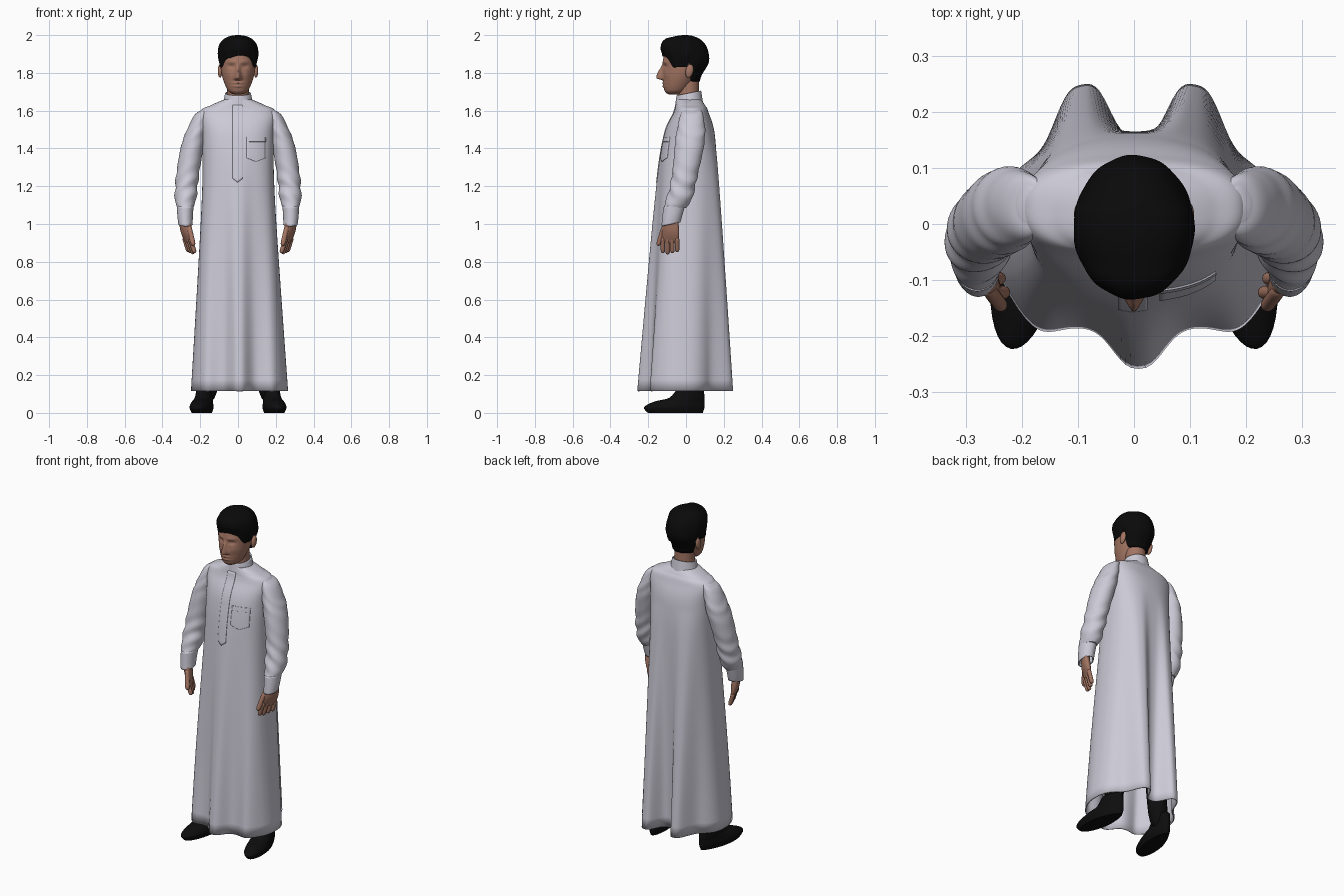
import bpy, bmesh
from math import sin, cos, pi, exp, sqrt, radians, copysign
from mathutils import Matrix, Vector

if "Cube" in bpy.data.objects:
    bpy.data.objects.remove(bpy.data.objects["Cube"])


def material(name, red, green, blue):
    mat = bpy.data.materials.new(name)
    mat.use_nodes = True
    mat.diffuse_color = (red, green, blue, 1)
    shader = next(n for n in mat.node_tree.nodes if n.type == 'BSDF_PRINCIPLED')
    shader.inputs["Base Color"].default_value = mat.diffuse_color
    shader.inputs["Roughness"].default_value = .8
    return mat


CLOTH = material("pale grey cloth", .6, .59, .67)
SKIN = material("warm skin", .37, .18, .125)
HAIR = material("black hair", .003, .003, .003)
LEATHER = material("black leather", .004, .004, .004)


def finish(bm, name, mat):
    bmesh.ops.remove_doubles(bm, verts=bm.verts, dist=.0001)
    bmesh.ops.recalc_face_normals(bm, faces=bm.faces)
    mesh = bpy.data.meshes.new(name)
    bm.to_mesh(mesh)
    bm.free()
    mesh.materials.append(mat)
    for polygon in mesh.polygons:
        polygon.use_smooth = True
    mesh.set_sharp_from_angle(angle=radians(50))
    ob = bpy.data.objects.new(name, mesh)
    bpy.context.collection.objects.link(ob)
    return ob


def thicken(ob, thickness, offset):
    mod = ob.modifiers.new("thickness", 'SOLIDIFY')
    mod.thickness, mod.offset = thickness, offset


def spline(rows, steps):
    """Catmull-Rom interpolation through the key rings."""
    rows = [Vector(row) for row in rows]
    for i, (start, end) in enumerate(zip(rows, rows[1:])):
        slope_in = (end - rows[max(i - 1, 0)]) / 2
        slope_out = (rows[min(i + 2, len(rows) - 1)] - start) / 2
        for step in range(steps):
            t = step / steps
            ease = t * t * (3 - 2 * t)
            yield (start.lerp(end, ease) + slope_in * t * (1 - t) ** 2
                   - slope_out * t * t * (1 - t))
    yield rows[-1]


def skin_loops(bm, loops, caps):
    for low, high in zip(loops, loops[1:]):
        for k in range(len(low)):
            bm.faces.new((low[k - 1], low[k], high[k], high[k - 1]))
    if caps:
        bm.faces.new(loops[0])
        bm.faces.new(loops[-1])


def unchanged(x, y, z, angle):
    return x, y, z


def loft(name, mat, rings, segs=40, power=2, centre=lambda z: 0, side=1,
         shape=unchanged, caps=True, steps=8, thickness=0, matrix=Matrix()):
    """Each ring is height, half width, front y, back y."""
    bm = bmesh.new()
    loops = []
    for z, half, front, back in spline(rings, steps):
        loop = []
        for k in range(segs):
            angle = 2 * pi * k / segs
            c, s = cos(angle), sin(angle)
            x = centre(z) + half * copysign(abs(c) ** (2 / power), c)
            y = (front + back) / 2 + (back - front) / 2 * copysign(abs(s) ** (2 / power), s)
            x, y, z_out = shape(x, y, z, angle)
            loop.append(bm.verts.new((x * side, y, z_out)))
        loops.append(loop)
    skin_loops(bm, loops, caps)
    bm.transform(matrix)
    ob = finish(bm, name, mat)
    if thickness:
        thicken(ob, thickness, -1)
    return ob


def limb(name, mat, start, end, radius):
    """Straight limb with rounded ends."""
    start, end = Vector(start), Vector(end)
    turn = (end - start).to_track_quat('Z', 'Y')
    bm = bmesh.new()
    loops = []
    for i in range(17):
        along = -cos(pi * i / 16)
        r = radius * sqrt(max(0, 1 - along ** 8))
        middle = start.lerp(end, (along + 1) / 2)
        loops.append([bm.verts.new(middle + turn @ Vector((r * cos(a), r * sin(a), 0)))
                      for a in (pi * k / 8 for k in range(16))])
    skin_loops(bm, loops, False)
    return finish(bm, name, mat)


def ellipsoid(name, mat, centre, size, tilt):
    bm = bmesh.new()
    place = (Matrix.Translation(centre) @ Matrix.Rotation(radians(tilt), 4, 'X')
             @ Matrix.Diagonal(size).to_4x4())
    bmesh.ops.create_uvsphere(bm, u_segments=20, v_segments=12, radius=1, matrix=place)
    return finish(bm, name, mat)


def bump(value, centre, width, power=2):
    return exp(-abs((value - centre) / width) ** power)


def ramp(low, high, value):
    t = min(max((value - low) / (high - low), 0), 1)
    return t * t * (3 - 2 * t)


# Robe body with deep rounded folds that open toward the hem
def folds(x, y, z, angle):
    fade = max(0, 1.45 - z) / 1.33
    strength = fade * min(1, 3 * abs(sin(angle)))
    if sin(angle) < 0:
        y -= strength * (.068 * bump(x, 0, .055, 2.5) + .03 * bump(abs(x), .18, .05))
    else:
        y += strength * .1 * bump(abs(x), .1, .055, 3)
    return x + .008 * fade, y, z


robe = loft("robe_body", CLOTH, [
    (.115, .257, -.19, .155), (1.1, .195, -.15, .165), (1.45, .19, -.12, .155),
    (1.59, .2, -.065, .12), (1.63, .14, -.055, .1), (1.66, .07, -.05, .08)],
    segs=256, power=2.5, shape=folds, caps=False, steps=10, thickness=.006)


# Standing collar, lower at the throat
def drop_front(x, y, z, angle):
    return x, y, z + .2 * y


loft("collar", CLOTH, [(1.625, .082, -.06, .09), (1.69, .068, -.05, .08)],
     shape=drop_front, caps=False, thickness=.008)


# Thin cloth panels laid on the chest
def panel(name, left, right, bottom, top, point, thickness):
    columns, rows = 10, 30
    bm = bmesh.new()
    grid = []
    for i in range(columns + 1):
        u = i / columns
        low = bottom + point * abs(2 * u - 1)
        grid.append([bm.verts.new((left + (right - left) * u, -.4, low + (top - low) * j / rows))
                     for j in range(rows + 1)])
    for here, there in zip(grid, grid[1:]):
        for j in range(rows):
            bm.faces.new((here[j], there[j], there[j + 1], here[j + 1]))
    ob = finish(bm, name, CLOTH)
    wrap = ob.modifiers.new("lay on robe", 'SHRINKWRAP')
    wrap.target, wrap.wrap_method, wrap.use_project_y = robe, 'PROJECT', True
    thicken(ob, thickness, 0)


panel("front_placket", -.028, .024, 1.22, 1.63, .02, .006)
panel("chest_pocket", .045, .145, 1.33, 1.46, .02, .005)
panel("pocket_band", .045, .145, 1.435, 1.46, 0, .007)


# The arm curves outward to the wrist and the hand curls back in
def arm_x(z):
    return .28 - (.3 if z > 1.05 else 1) * (z - 1.05) ** 2


# Sleeve slopes off the shoulder and wrinkles around the elbow
def sleeve_drape(x, y, z, angle):
    depth = .004 * bump(z, 1.2, .1) + .002 * bump(z, 1.48, .07)
    wave = depth * sin(75 * z + 4 * sin(angle + 1))
    slope = .45 * (x - arm_x(z)) * ramp(1.4, 1.58, z)
    return x + wave * cos(angle), y + wave * sin(angle), z - slope


def cuff_tilt(x, y, z, angle):
    return x, y, z + .2 * (y + .07)


# The hand turns its thumb side inward
def turn_in(x, y, z, angle):
    return x + .4 * (y + .085), y, z


def narrow_heel(x, y, z, angle):
    return x * (1 - .2 * ramp(-.08, .1, y)), y, z


for side, word in ((-1, "right"), (1, "left")):
    loft(word + "_sleeve", CLOTH, [
        (1.605, .02, .005, .065), (1.58, .046, -.028, .09), (1.45, .06, -.055, .1),
        (1.25, .06, -.075, .06), (1.13, .056, -.105, .03), (1.085, .042, -.12, 0)],
        centre=arm_x, side=side, shape=sleeve_drape, steps=12)
    loft(word + "_cuff", CLOTH, [(1.1, .045, -.12, 0), (1, .038, -.13, -.03)],
         centre=arm_x, side=side, shape=cuff_tilt, caps=False, thickness=.006)

    # Hand with relaxed fingers
    loft(word + "_palm", SKIN, [
        (1.05, .026, -.11, -.045), (.96, .025, -.13, -.036), (.9, .012, -.13, -.04)],
        centre=arm_x, side=side, shape=turn_in)
    for i, finger in enumerate(("index", "middle", "ring", "little")):
        y = -.122 + .025 * i
        tip = .84 + .006 * abs(i - 1)
        spread = .01 * (i - 1)
        limb(f"{word}_{finger}_finger", SKIN, (side * (arm_x(.93) + spread), y, .93),
             (side * (arm_x(tip) + spread), y, tip), .012)
    limb(word + "_thumb", SKIN, (side * .26, -.115, .99), (side * .235, -.148, .885), .013)

    # Shoe with toes turned out, and trouser leg under the robe
    turn = Matrix.Translation((side * .18, 0, 0)) @ Matrix.Rotation(side * radians(10), 4, 'Z')
    loft(word + "_shoe", LEATHER, [
        (0, .05, -.205, .09), (.03, .06, -.225, .1), (.06, .054, -.17, .1),
        (.08, .05, -.09, .1), (.13, .046, -.045, .095)], shape=narrow_heel, matrix=turn)
    limb(word + "_trouser_leg", LEATHER, (side * .165, .02, .05), (side * .11, 0, .8), .055)

    ellipsoid(word + "_ear", SKIN, (side * .095, .018, 1.81), (.012, .021, .036), -12)


# Head with eye sockets, brow, cheeks and lips
def face(x, y, z, angle):
    socket = .009 * bump(abs(x), .036, .02) * bump(z, 1.835, .012)
    brow = .004 * bump(abs(x), .035, .03) * bump(z, 1.858, .01)
    cheek = .004 * bump(abs(x), .05, .02) * bump(z, 1.79, .02)
    lips = .006 * bump(x, 0, .027) * (bump(z, 1.746, .006) + bump(z, 1.729, .006))
    nose = .034 * ramp(1.86, 1.78, z) * ramp(1.758, 1.772, z)
    nose *= bump(x, 0, .011 + .007 * ramp(1.82, 1.775, z))
    return x, y + max(0, -sin(angle)) * (socket - brow - cheek - lips - nose), z


loft("head", SKIN, [
    (1.685, .02, -.09, -.04), (1.71, .056, -.115, .01), (1.8, .088, -.122, .075),
    (1.9, .09, -.115, .1), (1.97, .05, -.06, .06)],
    segs=160, steps=24, shape=face)
limb("neck", SKIN, (0, .012, 1.55), (0, .012, 1.82), .057)


# Short hair: tucked in at the nape, over the ears, high at the forehead
def hairline(x, y, t, angle):
    low = 1.755 + .075 * (1 - ramp(.015, .05, y)) + .055 * (1 - ramp(-.105, -.06, y))
    low += .008 * sin(40 * x + 1) * (1 - ramp(-.1, -.05, y))
    strand = 1 + .012 * sin(11 * angle + 4 * t) * (1 - t)
    tuck = (1 - ramp(0, .5, t)) * ramp(-.04, .07, y)
    return x * strand * (1 - .25 * tuck), y * strand * (1 - .35 * tuck), low + (2 - low) * t


def hair_ring(t):
    size = sqrt(max(0, 1 - t ** 5)) * (.92 + .08 * ramp(0, .4, t))
    return t, .109 * size, -.005 - .13 * size, -.005 + .13 * size


loft("hair", HAIR, [hair_ring(sin(pi / 2 * i / 24)) for i in range(25)],
     segs=88, steps=1, shape=hairline, caps=False, thickness=.014)
